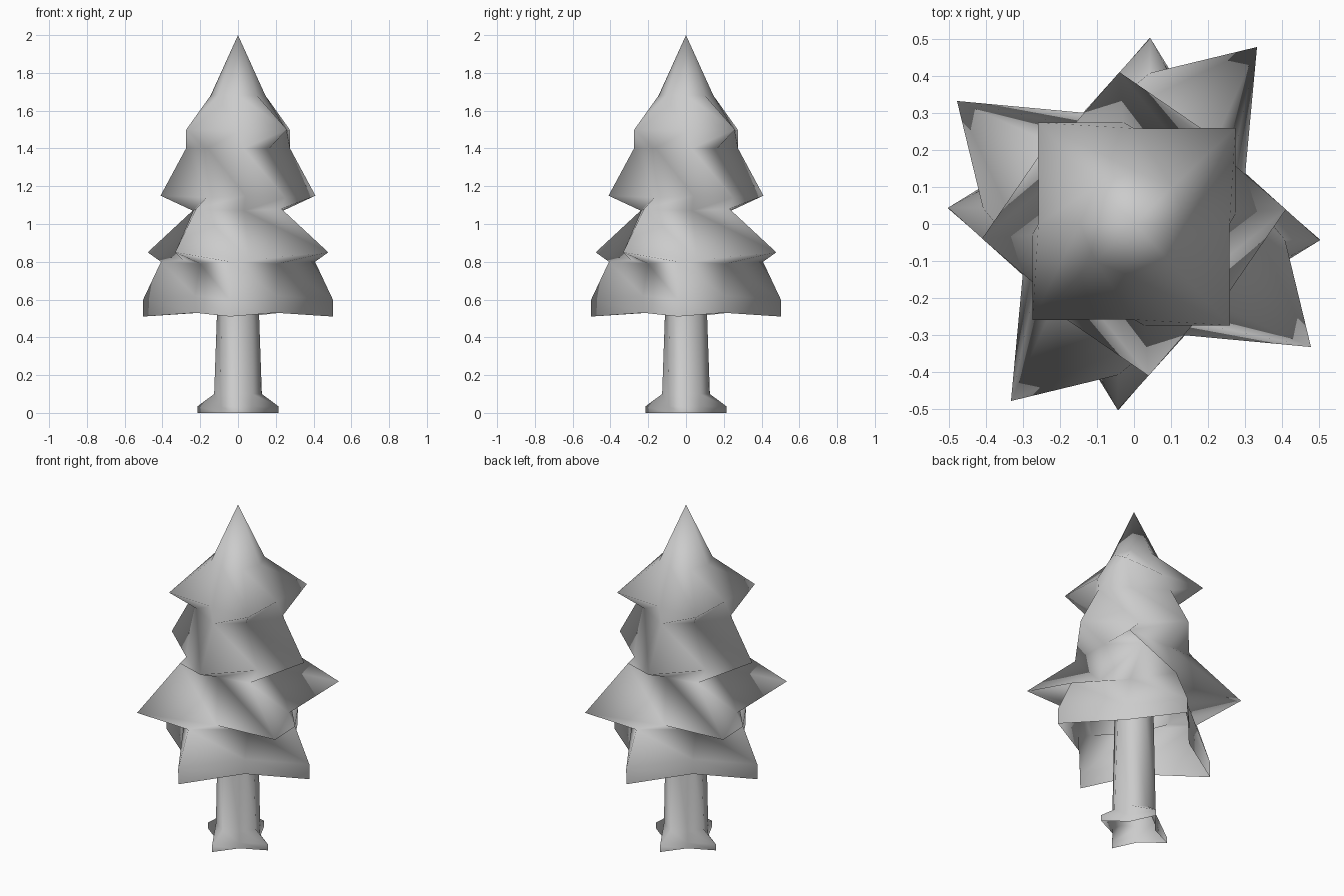
import bpy
import bmesh
from math import radians, cos, sin

if "Cube" in bpy.data.objects:
    bpy.data.objects.remove(bpy.data.objects["Cube"])


def loft(name, rings, apex=None, back=()):
    """Skin rings with four-fold symmetry, listed from top to bottom.
    Each ring is two points (radius, height, angle) repeated every 90 degrees.
    Bands listed in 'back' swirl the other way."""
    bm = bmesh.new()
    loops = []
    for ring in rings:
        loop = []
        for q in range(4):
            for r, z, a in ring:
                t = radians(a + 90 * q)
                loop.append(bm.verts.new((r * cos(t), r * sin(t), z)))
        loops.append(loop)
    for n, (up, low) in enumerate(zip(loops, loops[1:])):
        for i in range(8):
            j = (i + 1) % 8
            if n in back:
                bm.faces.new((up[i], low[i], up[j]))
                bm.faces.new((up[j], low[i], low[j]))
            else:
                bm.faces.new((up[i], low[i], low[j]))
                bm.faces.new((up[i], low[j], up[j]))
    if apex is not None:
        tip = bm.verts.new((0, 0, apex))
        for i in range(8):
            bm.faces.new((tip, loops[0][i], loops[0][(i + 1) % 8]))
    me = bpy.data.meshes.new(name)
    bm.to_mesh(me)
    bm.free()
    me.shade_smooth()
    ob = bpy.data.objects.new(name, me)
    bpy.context.collection.objects.link(ob)
    return ob


# Foliage: four twisted tiers, each a four-pointed rim followed by the
# shoulder ring of the next tier; open underneath
loft("foliage", [
    [(0.145, 1.68, 0), (0.145, 1.68, 44)],
    # top tier rim, second tier shoulder
    [(0.258, 1.49, 0), (0.377, 1.50, 43.4)],
    [(0.277, 1.40, 6), (0.23, 1.40, 46)],
    # second tier rim, third tier shoulder
    [(0.412, 1.15, 5.5), (0.30, 1.14, 56)],
    [(0.24, 1.07, 8), (0.32, 1.08, 46)],
    # third tier rim, bottom tier shoulder
    [(0.30, 0.81, 12), (0.582, 0.85, 55.2)],
    [(0.41, 0.80, -6), (0.29, 0.79, 46)],
    # bottom tier with its upright rim
    [(0.504, 0.60, -5), (0.305, 0.62, 42)],
    [(0.504, 0.51, -4.8), (0.30, 0.53, 42)],
], apex=2.0, back=(1, 3))

# Trunk: eight-sided shaft flaring into four root feet
loft("trunk", [
    [(0.105, 0.72, -6), (0.108, 0.72, 39)],
    [(0.127, 0.10, -6), (0.120, 0.10, 39)],
    [(0.215, 0.035, -6), (0.115, 0.035, 39)],
    [(0.215, 0.0, -6), (0.115, 0.0, 39)],
])
